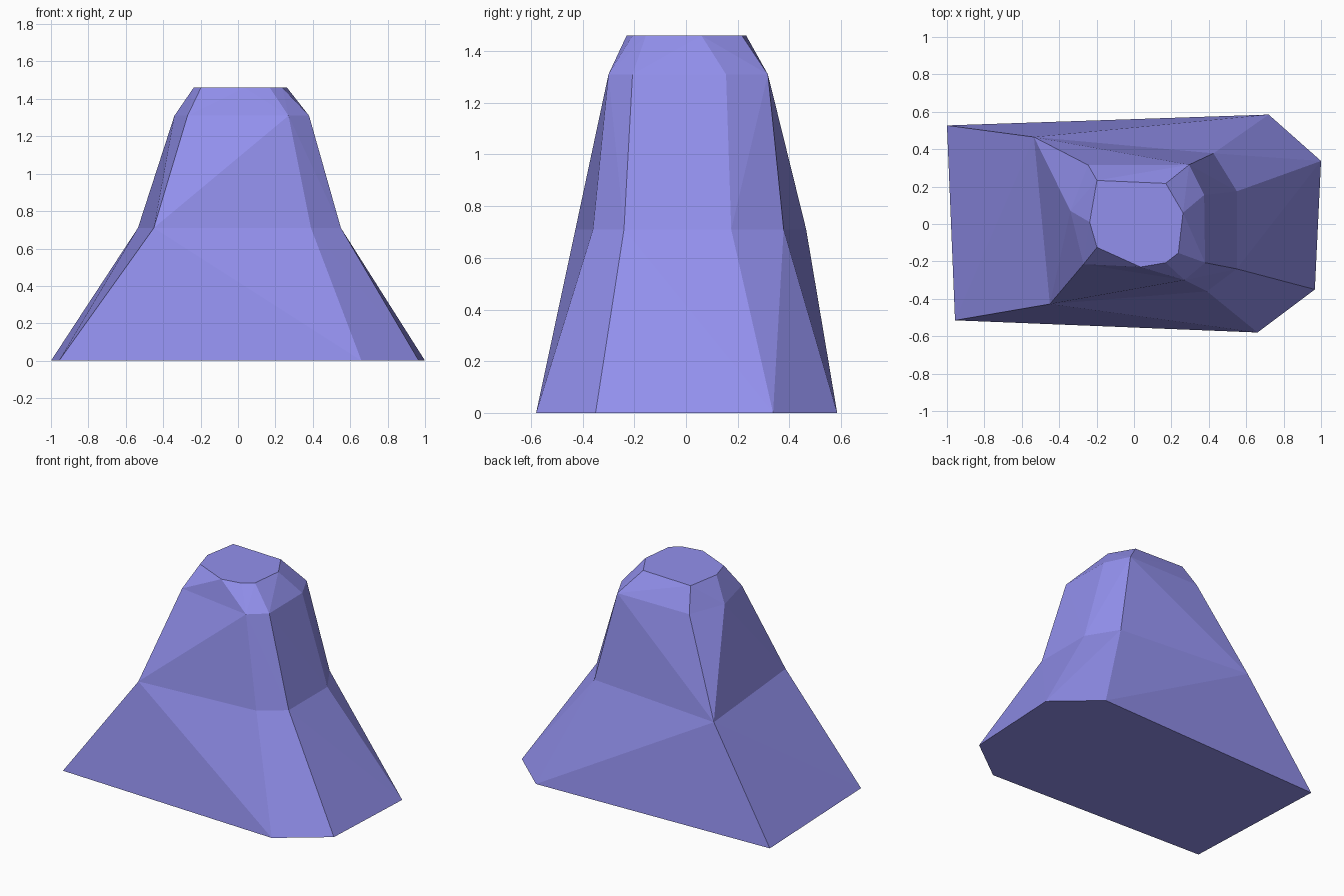
import bpy, bmesh

if "Cube" in bpy.data.objects:
    bpy.data.objects.remove(bpy.data.objects["Cube"])

# Cross-sections of the rock from base to flat top: (height, outline)
rings = [
    (0.0, [(-1, .527), (-.957, -.515), (.66, -.58), (.967, -.35), (1, .337), (.72, .585)]),
    (.71, [(-.535, .465), (-.45, -.428), (.39, -.36), (.55, -.24), (.55, .175), (.425, .378)]),
    (1.31, [(-.245, .315), (-.34, .07), (-.27, -.215), (.27, -.3), (.38, -.207),
            (.375, .155), (.295, .317)]),
    (1.46, [(-.198, .233), (-.237, .01), (-.198, -.125), (.035, -.23), (.17, -.207),
            (.237, -.155), (.262, .06), (.17, .217)]),
]
bm = bmesh.new()

# Each band is the faceted hull between two neighbouring outlines
for low, high in zip(rings, rings[1:]):
    verts = [bm.verts.new((x, y, z)) for z, outline in (low, high) for x, y in outline]
    bmesh.ops.convex_hull(bm, input=verts)

# Remove the hidden caps between bands, then weld the bands together
inner = [f for f in bm.faces
         if any(all(abs(v.co.z - z) < 1e-4 for v in f.verts) for z, _ in rings[1:-1])]
bmesh.ops.delete(bm, geom=inner, context='FACES')
bmesh.ops.remove_doubles(bm, verts=bm.verts[:], dist=1e-4)
bmesh.ops.recalc_face_normals(bm, faces=bm.faces[:])

mesh = bpy.data.meshes.new("rock")
bm.to_mesh(mesh)
bm.free()
rock = bpy.data.objects.new("rock", mesh)
bpy.context.collection.objects.link(rock)

# Violet stone colour
stone = bpy.data.materials.new("violet_stone")
stone.diffuse_color = (.29, .28, .85, 1)
stone.use_nodes = True
stone.node_tree.nodes["Principled BSDF"].inputs["Base Color"].default_value = stone.diffuse_color
mesh.materials.append(stone)
